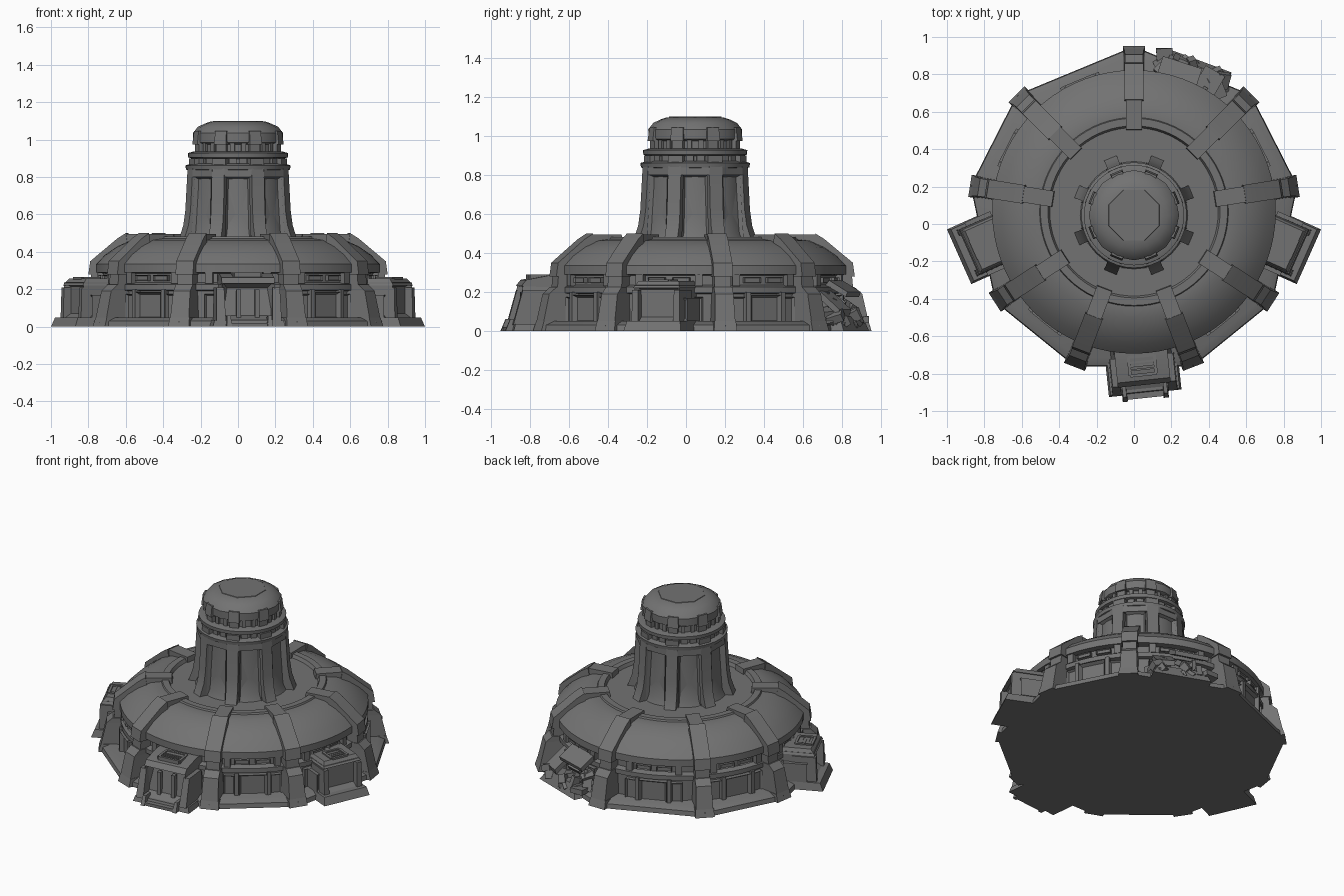
import bpy, bmesh, random
from math import radians, pi
from mathutils import Matrix, Vector

random.seed(4)
cube = bpy.data.objects.get("Cube")
if cube:
    bpy.data.objects.remove(cube)

stone = bpy.data.materials.new("dark grey stone")
stone.use_nodes = True
GREY = (0.17, 0.17, 0.17, 1)
stone.diffuse_color = GREY
stone.node_tree.nodes["Principled BSDF"].inputs["Base Color"].default_value = GREY

RING = (0, 0.065)
TOWER = (0, 0.047)
RIBS = [-69, -33, 9, 45, 90, 135, 171, 213, 249]
BAYS = [(a + b) / 2 for a, b in zip(RIBS, RIBS[1:] + [291])]
PILASTERS = [22.5 + 45 * i for i in range(8)]


def around(count):
    return [360 * i / count for i in range(count)]


def frame(deg, origin=RING):
    """Local space with x pointing outward at the given angle."""
    return Matrix.Translation((*origin, 0)) @ Matrix.Rotation(radians(deg), 4, 'Z')


def finish(name, bm, angle=28):
    bmesh.ops.recalc_face_normals(bm, faces=bm.faces)
    mesh = bpy.data.meshes.new(name)
    bm.to_mesh(mesh)
    bm.free()
    mesh.materials.append(stone)
    mesh.shade_smooth()
    mesh.set_sharp_from_angle(angle=radians(angle))
    obj = bpy.data.objects.new(name, mesh)
    bpy.context.collection.objects.link(obj)


def lathe(name, profile, angles, origin=RING):
    """Sweep (radius, height) points through the angles and cap both ends."""
    bm = bmesh.new()
    rings = [[bm.verts.new(frame(a, origin) @ Vector((r, 0, z))) for a in angles]
             for r, z in profile]
    n = len(angles)
    for a, b in zip(rings, rings[1:]):
        for i in range(n):
            j = (i + 1) % n
            bm.faces.new((a[i], a[j], b[j], b[i]))
    bm.faces.new(rings[0])
    bm.faces.new(rings[-1])
    finish(name, bm)


def rib(bm, mat, profile, hw):
    """Extrude a radial (radius, height) outline sideways."""
    sides = [[bm.verts.new(mat @ Vector((r, s * hw, z))) for r, z in profile] for s in (-1, 1)]
    for s in sides:
        bm.faces.new(s)
    n = len(profile)
    for i in range(n):
        j = (i + 1) % n
        bm.faces.new((sides[0][i], sides[0][j], sides[1][j], sides[1][i]))


def slab(bm, mat, low, high, z, y=0, panel=None):
    """Tapered block; low and high are (inner x, outer x, half width).
    panel = (border, depth) sinks a panel into the outer face."""
    quads = []
    for (x0, x1, hw), h in ((low, z[0]), (high, z[1])):
        quads.append([bm.verts.new(mat @ Vector((px, y + py, h)))
                      for px, py in ((x0, -hw), (x1, -hw), (x1, hw), (x0, hw))])
    a, b = quads
    bm.faces.new(a[::-1])
    bm.faces.new(b)
    walls = [bm.faces.new((a[i], a[(i + 1) % 4], b[(i + 1) % 4], b[i])) for i in range(4)]
    if panel:
        walls[1].normal_update()
        bmesh.ops.inset_region(bm, faces=[walls[1]], thickness=panel[0])
        out = mat.to_3x3() @ Vector((1, 0, 0))
        bmesh.ops.translate(bm, verts=walls[1].verts, vec=-panel[1] * out)


def block(bm, mat, x0, x1, hw, z0, z1, y=0, panel=None):
    slab(bm, mat, (x0, x1, hw), (x0, x1, hw), (z0, z1), y, panel)


# Nine-sided foundation
lathe("foundation", [(0.885, 0), (0.88, 0.03), (0.835, 0.05)], RIBS)

# Ring hall with its domed roof and sunken court
lathe("ring_hall", [
    (0.73, 0.03), (0.73, 0.19), (0.755, 0.195), (0.755, 0.225), (0.72, 0.235),
    (0.72, 0.285), (0.758, 0.29), (0.758, 0.335), (0.71, 0.385), (0.645, 0.43),
    (0.57, 0.463), (0.5, 0.472), (0.455, 0.465), (0.425, 0.43), (0.42, 0.39),
    (0.3, 0.38)], around(72))

# Seam band on the roof
lathe("roof_band", [(0.45, 0.46), (0.46, 0.482), (0.5, 0.482), (0.51, 0.46)], around(72))

# Buttress ribs over the ring
bm = bmesh.new()
for a in RIBS:
    rib(bm, frame(a), [(0.43, 0.4), (0.44, 0.495), (0.6, 0.495), (0.782, 0.345), (0.795, 0.2),
                       (0.8, 0.03), (0.7, 0.03), (0.7, 0.33), (0.58, 0.4)], 0.043)
finish("buttress_ribs", bm)

# Heavier shoulder and foot pieces on each rib
bm = bmesh.new()
for a in RIBS:
    f = frame(a)
    rib(bm, f, [(0.59, 0.44), (0.6, 0.5), (0.645, 0.472), (0.792, 0.35), (0.802, 0.28), (0.7, 0.28)], 0.05)
    slab(bm, f, (0.7, 0.888, 0.06), (0.7, 0.872, 0.056), (0, 0.05))
    slab(bm, f, (0.7, 0.872, 0.053), (0.7, 0.84, 0.048), (0.05, 0.19))
    slab(bm, f, (0.7, 0.84, 0.048), (0.7, 0.8, 0.048), (0.19, 0.225))
finish("rib_feet", bm)

# Wall panels, posts and window bars in every bay
bm = bmesh.new()
for a in BAYS:
    block(bm, frame(a), 0.7, 0.765, 0.085, 0.04, 0.185, panel=(0.018, 0.022))
    for side in (-1, 1):
        f = frame(a + side * 11)
        block(bm, f, 0.7, 0.757, 0.035, 0.04, 0.175, panel=(0.012, 0.015))
        block(bm, frame(a + side * 7.5), 0.7, 0.77, 0.012, 0.04, 0.2)
        block(bm, frame(a + side * 5), 0.7, 0.745, 0.045, 0.245, 0.275, panel=(0.006, 0.01))
        block(bm, frame(a + side * 12), 0.7, 0.75, 0.02, 0.23, 0.29)
finish("bay_panels", bm)

# Tower shaft
lathe("tower_shaft", [(0.35, 0.36), (0.305, 0.42), (0.27, 0.5), (0.257, 0.6), (0.25, 0.84)],
      around(32), TOWER)

# Flared tower pilasters and sunken panels between them
bm = bmesh.new()
for a in PILASTERS:
    rib(bm, frame(a, TOWER), [(0.2, 0.37), (0.38, 0.37), (0.33, 0.46), (0.302, 0.54),
                              (0.29, 0.62), (0.277, 0.845), (0.2, 0.845)], 0.036)
    f = frame(a + 22.5, TOWER)
    slab(bm, f, (0.2, 0.284, 0.07), (0.2, 0.264, 0.062), (0.46, 0.8), panel=(0.016, 0.02))
    block(bm, f, 0.2, 0.27, 0.075, 0.8, 0.84)
finish("tower_pilasters", bm)

# Collars, lantern and cap
for name, profile in (
        ("lower_collar", [(0.24, 0.825), (0.278, 0.84), (0.282, 0.862), (0.25, 0.872)]),
        ("collar_neck", [(0.236, 0.86), (0.236, 0.91)]),
        ("upper_collar", [(0.24, 0.897), (0.266, 0.905), (0.268, 0.928), (0.24, 0.936)]),
        ("lantern", [(0.215, 0.92), (0.215, 0.99)])):
    lathe(name, profile, around(40), TOWER)
lathe("dome_cap", [(0.22, 0.975), (0.24, 0.985), (0.241, 1.035), (0.215, 1.068), (0.18, 1.085),
                   (0.145, 1.097)], around(16), TOWER)
lathe("cap_plate", [(0.155, 1.08), (0.145, 1.1)], PILASTERS, TOWER)

# Lantern posts, collar blocks and dome tabs
bm = bmesh.new()
for a in PILASTERS:
    f = frame(a, TOWER)
    block(bm, f, 0.2, 0.268, 0.04, 0.85, 0.9)
    block(bm, f, 0.19, 0.238, 0.028, 0.93, 0.985)
    slab(bm, f, (0.19, 0.25, 0.035), (0.19, 0.241, 0.032), (0.975, 1.045))
    for side in (-1, 1):
        block(bm, frame(a + side * 15, TOWER), 0.19, 0.228, 0.012, 0.93, 0.985)
        block(bm, frame(a + side * 16, TOWER), 0.2, 0.25, 0.02, 0.865, 0.9)
finish("tower_blocks", bm)


def roof_vents(bm, f, x, z, spread):
    """Raised vent frame with slats."""
    for side in (-1, 1):
        block(bm, f, x - 0.05, x + 0.05, 0.008, z - 0.03, z + 0.01, y=side * spread)
        block(bm, f, x + side * 0.05 - 0.008, x + side * 0.05 + 0.008, spread, z - 0.03, z + 0.01)
    for s in (-0.02, 0, 0.02):
        block(bm, f, x + s - 0.005, x + s + 0.005, spread, z - 0.03, z + 0.005)


# Side annexes; the local origin is the middle of the plinth's outer edge
for name, side in (("left_annex", 1), ("right_annex", -1)):
    f = frame(-24 if side == 1 else 204, (side * 0.935, -0.175))
    bm = bmesh.new()
    slab(bm, f, (-0.3, 0, 0.16), (-0.3, -0.02, 0.15), (0, 0.05))
    slab(bm, f, (-0.28, -0.06, 0.128), (-0.28, -0.062, 0.126), (0.05, 0.235), panel=(0.03, 0.03))
    slab(bm, f, (-0.28, -0.056, 0.132), (-0.28, -0.085, 0.112), (0.22, 0.257))
    for y in (-0.117, 0.117):
        slab(bm, f, (-0.2, -0.045, 0.018), (-0.2, -0.05, 0.016), (0.04, 0.21), y=y)
    block(bm, f, -0.25, -0.1, 0.155, 0.05, 0.17, panel=(0.02, 0.01))
    roof_vents(bm, f, -0.14, 0.255, 0.055)
    finish(name, bm)

# Entrance porch with a sunken doorway and sloping roof
f = frame(-84, (0.06, -0.905))
bm = bmesh.new()
slab(bm, f, (-0.25, 0, 0.195), (-0.25, -0.01, 0.185), (0, 0.035))
slab(bm, f, (-0.25, -0.015, 0.165), (-0.25, -0.055, 0.138), (0.03, 0.24), panel=(0.045, 0.06))
rib(bm, f, [(-0.28, 0.22), (-0.26, 0.285), (-0.19, 0.285), (-0.07, 0.262), (-0.045, 0.23)], 0.142)
for side in (-1, 1):
    slab(bm, f, (-0.2, 0.0, 0.025), (-0.2, -0.05, 0.02), (0.03, 0.21), y=side * 0.15)
    slab(bm, f, (-0.05, 0.035, 0.014), (-0.05, 0.01, 0.01), (0, 0.06), y=side * 0.11)
    block(bm, f, -0.09, -0.06, 0.012, 0.03, 0.2, y=side * 0.05)
block(bm, f, -0.02, 0.025, 0.11, 0, 0.02)
roof_vents(bm, f, -0.15, 0.28, 0.07)
finish("entrance_porch", bm)

# Collapsed annex: leaning roof slabs and rubble at the back
bm = bmesh.new()
slab(bm, frame(67), (0.7, 0.89, 0.19), (0.7, 0.85, 0.15), (0, 0.075))
rib(bm, frame(72), [(0.72, 0.235), (0.74, 0.26), (0.84, 0.2), (0.83, 0.175)], 0.11)
rib(bm, frame(60), [(0.72, 0.19), (0.74, 0.215), (0.87, 0.11), (0.86, 0.08)], 0.06)
for i in range(26):
    r = random.uniform(0.75, 0.86)
    spot = frame(random.uniform(53, 80)) @ Vector((r, 0, random.uniform(0.02, 0.18 - (r - 0.75))))
    tilt = Matrix.Rotation(random.uniform(0, pi), 4, Vector((random.random(), random.random(), 0.5)))
    size = Matrix.Diagonal((*(random.uniform(0.03, 0.09) for _ in range(3)), 1))
    bmesh.ops.create_cube(bm, size=1, matrix=Matrix.Translation(spot) @ tilt @ size)
for v in bm.verts:
    v.co.z = max(v.co.z, 0)
    v.co.y = min(v.co.y, 0.94)
finish("collapsed_annex", bm)
